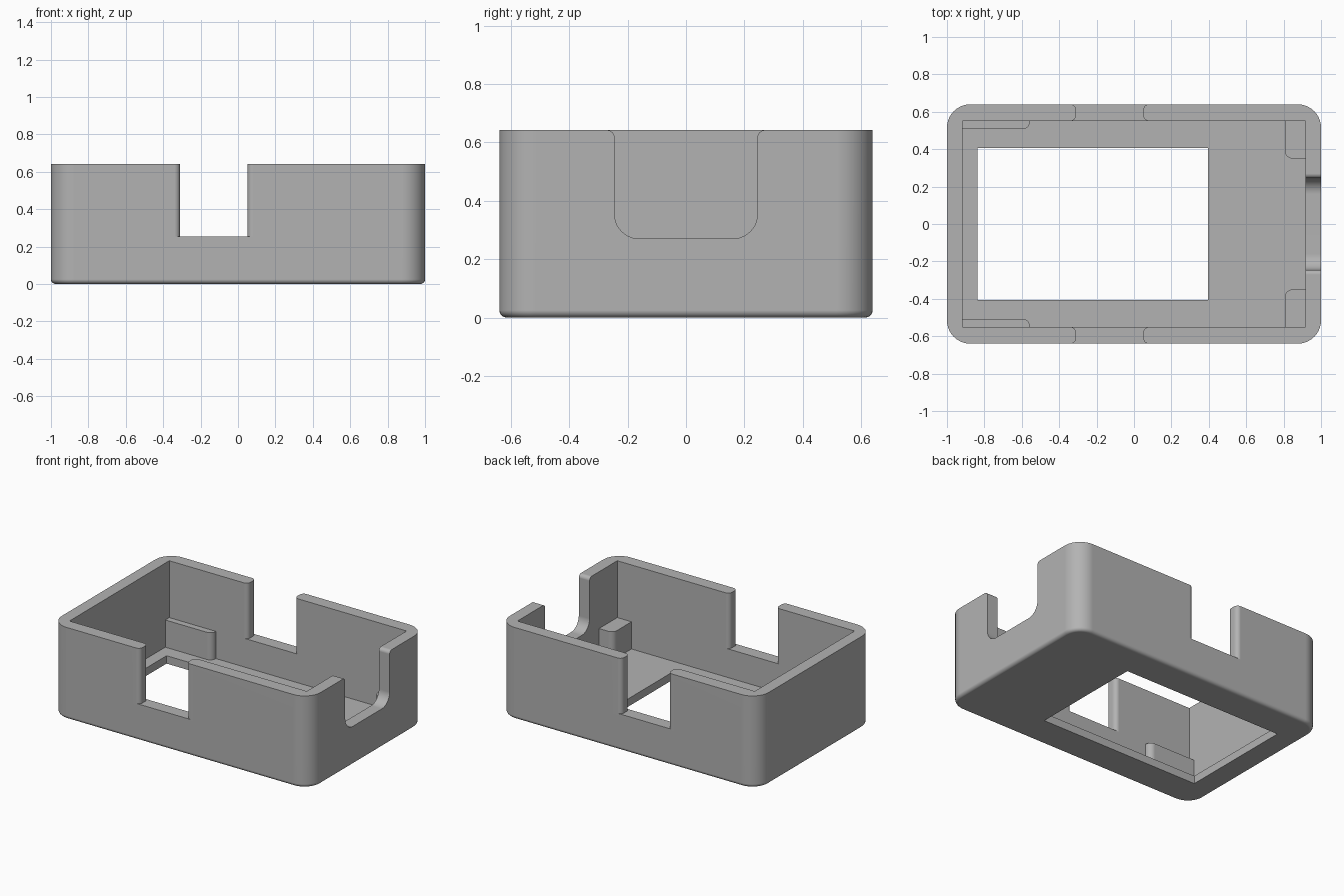
import bpy, bmesh
from math import radians, sin, cos
from mathutils import Vector

if "Cube" in bpy.data.objects:
    bpy.data.objects.remove(bpy.data.objects["Cube"])

W, D, H = 1.0, 0.64, 0.642      # half length, half depth, height
IX, IY = 0.917, 0.551           # half size of the cavity
FLOOR = 0.055

grey = bpy.data.materials.new("plain_grey")
grey.use_nodes = True
colour = (0.45, 0.45, 0.45, 1)
grey.diffuse_color = colour
grey.node_tree.nodes["Principled BSDF"].inputs["Base Color"].default_value = colour


def arc(cx, cy, r, start, end, steps=10):
    angles = [radians(start + (end - start) * i / steps) for i in range(steps + 1)]
    return [(cx + r * cos(a), cy + r * sin(a)) for a in angles]


def rect(x0, x1, y0, y1):
    return [(x0, y0), (x1, y0), (x1, y1), (x0, y1)]


def prism(name, outline, low, high, along_x=False, flip_y=False, bottom_round=0):
    """Extrude an outline along z, or along x when the outline is in y and z."""
    s = -1 if flip_y else 1
    bm = bmesh.new()
    if along_x:
        base = [bm.verts.new((low, s * a, b)) for a, b in outline]
        step = Vector((high - low, 0, 0))
    else:
        base = [bm.verts.new((a, s * b, low)) for a, b in outline]
        step = Vector((0, 0, high - low))
    face = bm.faces.new(base)
    new = bmesh.ops.extrude_face_region(bm, geom=[face], use_keep_orig=True)["geom"]
    bmesh.ops.translate(bm, vec=step, verts=[v for v in new if isinstance(v, bmesh.types.BMVert)])
    bmesh.ops.recalc_face_normals(bm, faces=bm.faces)
    if bottom_round:
        rim = [e for e in bm.edges if all(abs(v.co.z - low) < 1e-5 for v in e.verts)]
        bmesh.ops.bevel(bm, geom=rim, offset=bottom_round, segments=5, profile=0.5, affect='EDGES')
    mesh = bpy.data.meshes.new(name)
    bm.to_mesh(mesh)
    bm.free()
    mesh.materials.append(grey)
    ob = bpy.data.objects.new(name, mesh)
    bpy.context.collection.objects.link(ob)
    return ob


def combine(target, tool, operation):
    bpy.context.view_layer.objects.active = target
    mod = target.modifiers.new(operation, 'BOOLEAN')
    mod.operation, mod.object, mod.solver = operation, tool, 'EXACT'
    bpy.ops.object.modifier_apply(modifier=mod.name)
    bpy.data.objects.remove(tool)


# Outer tray with rounded corners and a softened bottom edge
R = 0.125
outline = (arc(W - R, D - R, R, 0, 90) + arc(R - W, D - R, R, 90, 180)
           + arc(R - W, R - D, R, 180, 270) + arc(W - R, R - D, R, 270, 360))
case = prism("open_case", outline, 0, H, bottom_round=0.025)

# Cavity and floor window
combine(case, prism("cavity", rect(-IX, IX, -IY, IY), FLOOR, 1), 'DIFFERENCE')
combine(case, prism("floor_window", rect(-0.837, 0.396, -0.407, 0.407), -1, 0.3), 'DIFFERENCE')

# Front and back notches, with rounded wall ends
L, N, r = -0.31, 0.05, 0.03
notch = ([(L - r, IY - 0.1), (L - r, IY)] + arc(L - r, IY + r, r, -90, 0)
         + arc(L - r, D - r, r, 0, 90) + [(L - r, 1), (N + r, 1)]
         + arc(N + r, D - r, r, 90, 180) + arc(N + r, IY + r, r, 180, 270)
         + [(N + r, IY - 0.1)])
for flip in (False, True):
    combine(case, prism("wall_notch", notch, 0.255, 1, flip_y=flip), 'DIFFERENCE')

# End notch: rounded bottom corners and eased top edges
half, low, big, small = 0.245, 0.27, 0.085, 0.025
port = (arc(big - half, low + big, big, 180, 270) + arc(half - big, low + big, big, 270, 360)
        + arc(half + small, H - small, small, 180, 90) + [(half + small, 1), (-half - small, 1)]
        + arc(-half - small, H - small, small, 90, 0))
combine(case, prism("end_notch", port, IX - 0.06, 1.2, along_x=True), 'DIFFERENCE')

# Corner supports, each with one rounded inner corner
c = 0.04
long_rib = ([(-IX - 0.02, IY + 0.02), (-IX - 0.02, 0.507)]
            + arc(-0.557 - c, 0.507 + c, c, -90, 0) + [(-0.557, IY + 0.02)])
post = ([(IX + 0.02, IY + 0.02), (0.807, IY + 0.02)]
        + arc(0.807 + c, 0.35 + c, c, 180, 270) + [(IX + 0.02, 0.35)])
for flip in (False, True):
    for shape in (long_rib, post):
        combine(case, prism("support", shape, FLOOR - 0.02, 0.245, flip_y=flip), 'UNION')

# Smooth the rounded edges, keep the flat faces crisp
bpy.ops.object.select_all(action='DESELECT')
case.select_set(True)
bpy.context.view_layer.objects.active = case
bpy.ops.object.shade_smooth_by_angle(angle=radians(30))
weighted = case.modifiers.new("even_normals", 'WEIGHTED_NORMAL')
weighted.keep_sharp = True
